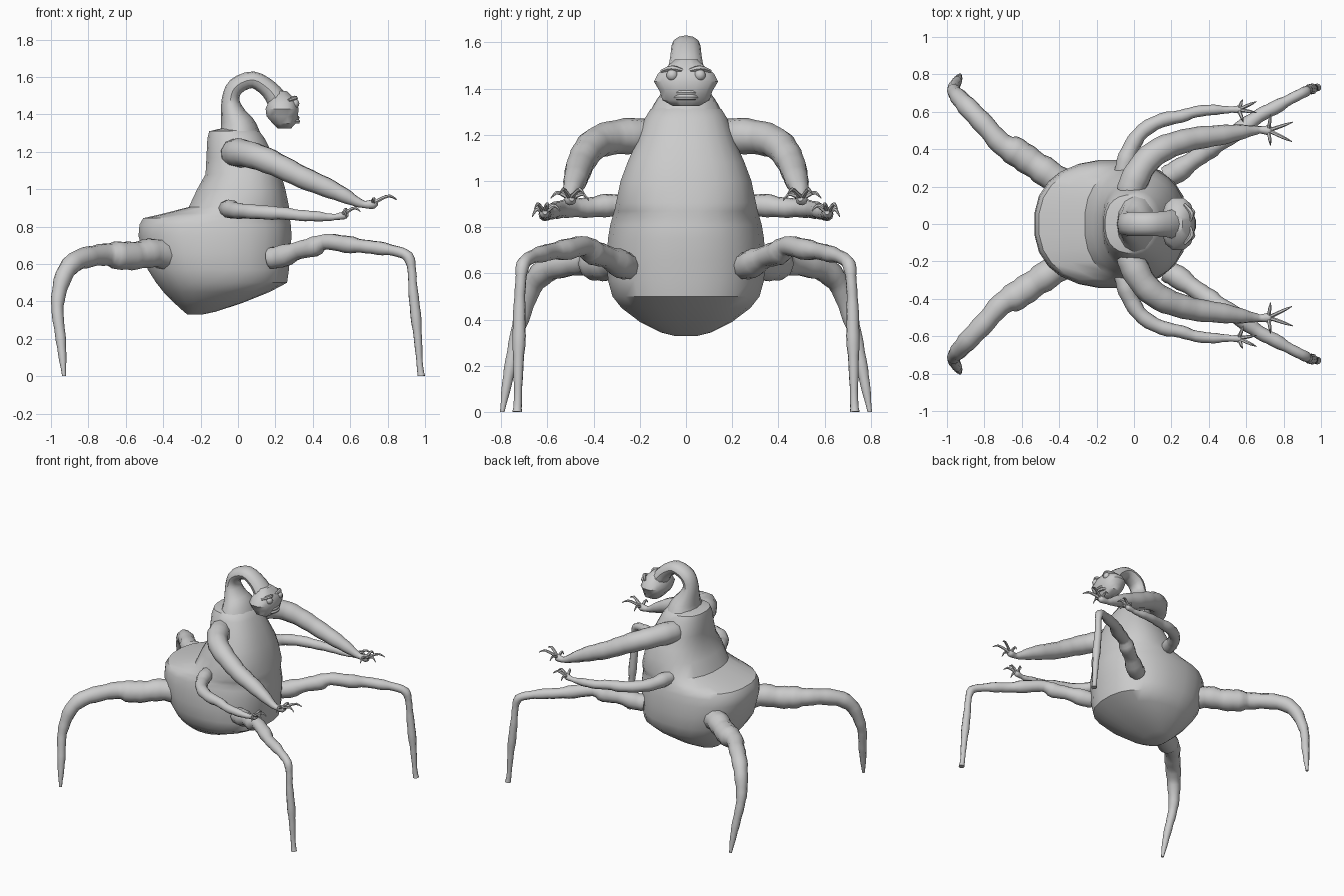
import bpy, bmesh, math
from mathutils import Vector

skin = bpy.data.materials.new("pale_grey_skin")
skin.diffuse_color = (0.6, 0.6, 0.6, 1)


def finish(name, rings, mirror=False, angle=40):
    """Skin a list of equal-length point rings into a closed object."""
    bm = bmesh.new()
    loops = [[bm.verts.new((p[0], p[1], max(p[2], 0))) for p in r] for r in rings]
    n = len(loops[0])
    for a, b in zip(loops, loops[1:]):
        for i in range(n):
            j = (i + 1) % n
            bm.faces.new((a[i], a[j], b[j], b[i]))
    bm.faces.new(loops[0])
    bm.faces.new(loops[-1])
    bmesh.ops.recalc_face_normals(bm, faces=bm.faces)
    me = bpy.data.meshes.new(name)
    bm.to_mesh(me)
    bm.free()
    me.shade_smooth()
    me.set_sharp_from_angle(angle=math.radians(angle))
    me.materials.append(skin)
    ob = bpy.data.objects.new(name, me)
    bpy.context.collection.objects.link(ob)
    if mirror:
        m = ob.modifiers.new("Mirror", 'MIRROR')
        m.use_axis = (False, True, False)
        m.use_mirror_merge = False
    return ob


def loft(name, levels, sides, power):
    """Stack horizontal rounded rings: (z, back x, front x, half width)."""
    rings = []
    for z, x0, x1, w in levels:
        ring = []
        for i in range(sides):
            t = 2 * math.pi * (i + 0.5) / sides
            c, s = math.cos(t), math.sin(t)
            px = math.copysign(abs(c) ** (2 / power), c)
            py = math.copysign(abs(s) ** (2 / power), s)
            ring.append(((x0 + x1) / 2 + (x1 - x0) / 2 * px, w * py, z))
        rings.append(ring)
    return finish(name, rings)


def tube(name, pts, sides=10, steps=3, wide=1.0, lump=0.0, mirror=True):
    """Smooth tapering limb through points (x, y, z, radius)."""
    P = [Vector(p) for p in pts]
    P = [P[0] * 2 - P[1]] + P + [P[-1] * 2 - P[-2]]
    path = []
    for k in range(1, len(P) - 2):
        a, b, c, d = P[k - 1:k + 3]
        for s in range(steps):
            t = s / steps
            path.append(0.5 * (2 * b + (c - a) * t + (2 * a - 5 * b + 4 * c - d) * t * t
                               + (3 * b - a - 3 * c + d) * t ** 3))
    path.append(P[-2])
    normal, rings = Vector((0, 1, 0)), []
    for i, p in enumerate(path):
        tan = (path[min(i + 1, len(path) - 1)] - path[max(i - 1, 0)]).to_3d().normalized()
        normal = (normal - tan * normal.dot(tan)).normalized()
        side = tan.cross(normal)
        r = max(p[3], 0.002) * (1 + lump * math.sin(i * 2.1))
        rings.append([p.to_3d() + normal * (r * wide * math.cos(a)) + side * (r * math.sin(a))
                      for a in (2 * math.pi * j / sides for j in range(sides))])
    return finish(name, rings, mirror)


# Pear-shaped trunk with the abdomen swelling to the rear
loft("body", [
    (0.33, -0.27, -0.19, 0.05), (0.345, -0.29, -0.12, 0.11), (0.39, -0.34, 0.02, 0.20),
    (0.45, -0.40, 0.17, 0.28), (0.50, -0.44, 0.265, 0.32), (0.57, -0.485, 0.275, 0.34),
    (0.66, -0.51, 0.28, 0.345), (0.75, -0.535, 0.29, 0.34), (0.81, -0.53, 0.285, 0.33),
    (0.845, -0.51, 0.28, 0.32), (0.87, -0.40, 0.28, 0.312), (0.905, -0.265, 0.275, 0.305),
    (1.0, -0.22, 0.255, 0.285), (1.08, -0.175, 0.232, 0.255), (1.17, -0.17, 0.195, 0.215),
    (1.27, -0.165, 0.145, 0.18), (1.31, -0.155, 0.115, 0.155), (1.325, -0.09, 0.09, 0.10),
], 24, 2.35)

# Arched neck
tube("neck", [
    (0.01, 0, 1.24, 0.13), (0.0, 0, 1.33, 0.10), (-0.025, 0, 1.40, 0.068),
    (-0.04, 0, 1.48, 0.047), (-0.01, 0, 1.55, 0.046), (0.08, 0, 1.585, 0.045),
    (0.165, 0, 1.535, 0.049), (0.215, 0, 1.47, 0.058),
], wide=1.4, sides=12, mirror=False)

# Angular head, facing +x
loft("head", [
    (1.325, 0.21, 0.285, 0.06), (1.35, 0.185, 0.31, 0.105), (1.39, 0.15, 0.322, 0.118),
    (1.43, 0.145, 0.327, 0.143), (1.465, 0.16, 0.315, 0.125), (1.49, 0.175, 0.30, 0.09),
    (1.525, 0.19, 0.26, 0.05),
], 12, 2.4)

# Brow ridges, lips and eyes
tube("brow", [(0.30, 0.015, 1.478, 0.008), (0.307, 0.06, 1.488, 0.013),
              (0.27, 0.105, 1.475, 0.008)], sides=6)
for z, r in ((1.382, 0.010), (1.362, 0.012)):
    tube("lip", [(0.285, -0.06, z - 0.005, r * 0.6), (0.315, -0.03, z, r), (0.32, 0.0, z, r),
                 (0.315, 0.03, z, r), (0.285, 0.06, z - 0.005, r * 0.6)], sides=6, mirror=False)
eye = []
for k in range(1, 8):
    a = math.pi * k / 8
    eye.append([(0.302 + 0.026 * math.sin(a) * math.cos(b), 0.06 + 0.026 * math.sin(a) * math.sin(b),
                 1.458 + 0.026 * math.cos(a)) for b in (math.pi * j / 5 for j in range(10))])
finish("eye", eye, True)

# Walking legs
tube("hind_leg", [
    (-0.38, 0.21, 0.65, 0.080), (-0.46, 0.27, 0.66, 0.078), (-0.55, 0.33, 0.645, 0.075),
    (-0.63, 0.385, 0.645, 0.078), (-0.71, 0.43, 0.65, 0.060), (-0.79, 0.52, 0.64, 0.056),
    (-0.875, 0.61, 0.61, 0.054), (-0.93, 0.67, 0.54, 0.047), (-0.96, 0.705, 0.43, 0.038),
    (-0.965, 0.73, 0.34, 0.031), (-0.95, 0.755, 0.22, 0.028), (-0.94, 0.775, 0.12, 0.022),
    (-0.93, 0.795, 0.0, 0.010),
], lump=0.05)
tube("front_leg", [
    (0.17, 0.25, 0.63, 0.055), (0.23, 0.28, 0.64, 0.062), (0.33, 0.35, 0.675, 0.048),
    (0.40, 0.40, 0.69, 0.055), (0.47, 0.44, 0.72, 0.042), (0.58, 0.51, 0.705, 0.047),
    (0.67, 0.58, 0.695, 0.036), (0.75, 0.62, 0.685, 0.037), (0.84, 0.67, 0.67, 0.028),
    (0.91, 0.705, 0.64, 0.029), (0.93, 0.715, 0.56, 0.023), (0.935, 0.72, 0.47, 0.025),
    (0.95, 0.722, 0.33, 0.029), (0.962, 0.725, 0.2, 0.022), (0.972, 0.727, 0.06, 0.017),
    (0.98, 0.73, 0.0, 0.021),
], lump=0.05)

# Grasping arms
tube("upper_arm", [
    (-0.02, 0.17, 1.19, 0.075), (0.0, 0.23, 1.195, 0.078), (0.06, 0.33, 1.185, 0.073),
    (0.14, 0.395, 1.16, 0.070), (0.24, 0.435, 1.115, 0.064), (0.34, 0.46, 1.065, 0.060),
    (0.46, 0.475, 1.015, 0.054), (0.56, 0.49, 0.97, 0.042), (0.64, 0.50, 0.93, 0.026),
    (0.68, 0.503, 0.918, 0.020), (0.72, 0.50, 0.92, 0.026), (0.745, 0.495, 0.925, 0.012),
], lump=0.03)
tube("lower_arm", [
    (-0.06, 0.26, 0.89, 0.046), (-0.045, 0.33, 0.895, 0.050), (-0.01, 0.42, 0.885, 0.044),
    (0.05, 0.50, 0.882, 0.040), (0.15, 0.555, 0.875, 0.038), (0.25, 0.575, 0.87, 0.034),
    (0.33, 0.60, 0.86, 0.030), (0.42, 0.61, 0.855, 0.028), (0.49, 0.61, 0.85, 0.020),
    (0.53, 0.612, 0.853, 0.017), (0.565, 0.612, 0.86, 0.022), (0.59, 0.61, 0.865, 0.010),
], lump=0.05)

# Clawed fingers: wrist, then fingertip positions
hands = {
    "upper_finger": ((0.72, 0.50, 0.922), [(0.85, 0.545, 0.945), (0.845, 0.44, 0.945),
                                           (0.73, 0.585, 0.925), (0.73, 0.42, 0.915)]),
    "lower_finger": ((0.56, 0.612, 0.86), [(0.655, 0.655, 0.88), (0.655, 0.595, 0.88),
                                           (0.585, 0.545, 0.87), (0.58, 0.665, 0.845)]),
}
for name, (wrist, tips) in hands.items():
    for tip in tips:
        a, b = Vector(wrist), Vector(tip)
        pts = []
        for t, rise, r in ((0, 0, 0.011), (0.35, 0.018, 0.010), (0.7, 0.026, 0.008), (1, 0, 0.002)):
            p = a.lerp(b, t)
            pts.append((p.x, p.y, p.z + rise, r))
        tube(name, pts, sides=6, steps=2)
